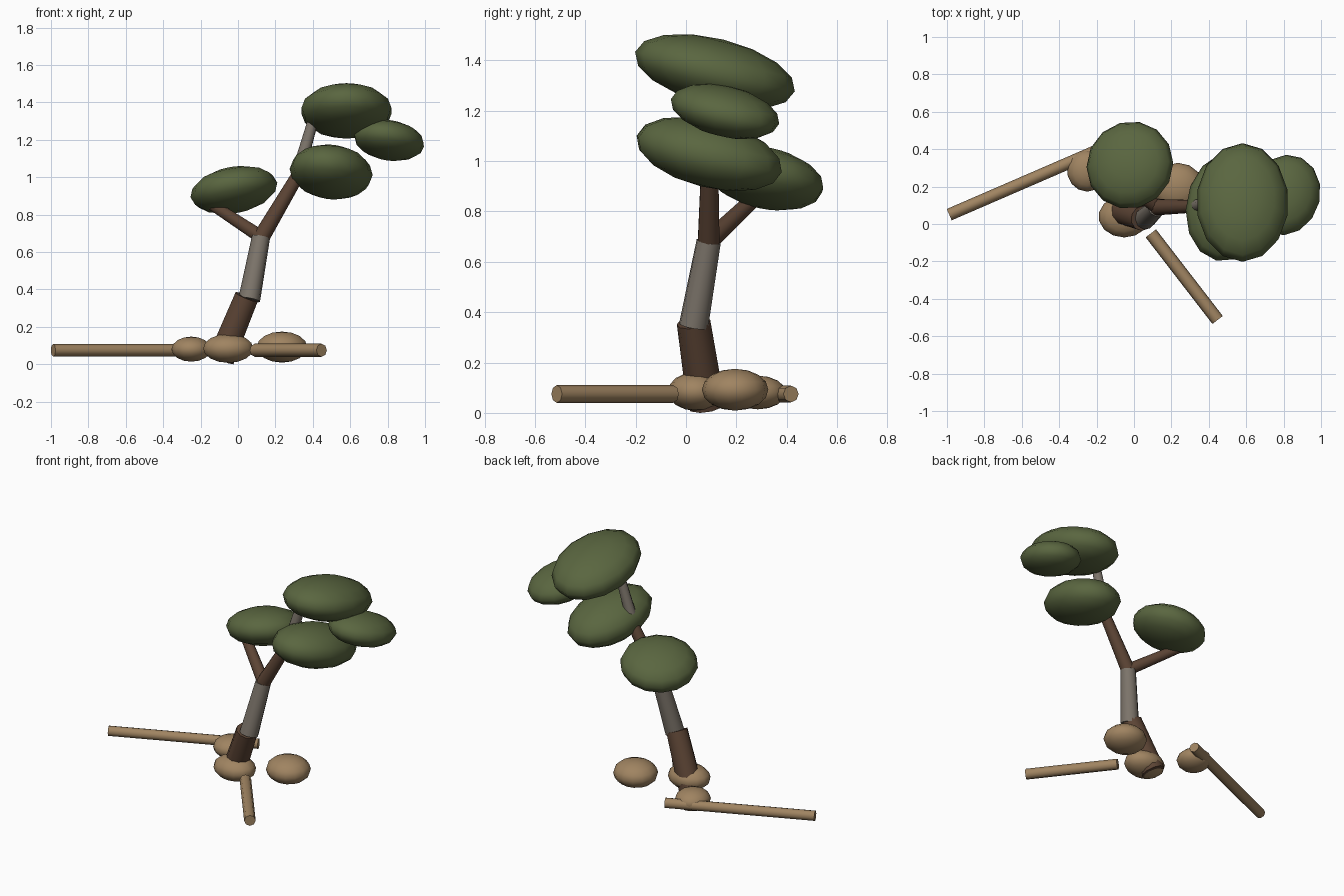
import bpy, bmesh, math
from mathutils import Matrix, Vector, Euler

cube = bpy.data.objects.get("Cube")
if cube:
    bpy.data.objects.remove(cube, do_unlink=True)


def make_material(name, rgb):
    m = bpy.data.materials.new(name)
    m.use_nodes = True
    m.diffuse_color = (*rgb, 1)
    m.node_tree.nodes["Principled BSDF"].inputs["Base Color"].default_value = (*rgb, 1)
    return m


leaf = make_material("leaf_green", (0.102, 0.133, 0.051))
bark = make_material("bark_brown", (0.107, 0.058, 0.035))
grey = make_material("pale_grey_bark", (0.205, 0.178, 0.147))
tan = make_material("sandy_tan", (0.35, 0.23, 0.12))


def finish(bm, name, material, sharp=None):
    mesh = bpy.data.meshes.new(name)
    bm.to_mesh(mesh)
    bm.free()
    mesh.materials.append(material)
    for p in mesh.polygons:
        p.use_smooth = True
    if sharp:
        mesh.set_sharp_from_angle(angle=math.radians(sharp))
    obj = bpy.data.objects.new(name, mesh)
    bpy.context.collection.objects.link(obj)


def blob(name, material, center, half, tilt=0, yaw=0):
    """Tilted ellipsoid, fitted to the given half extents."""
    bm = bmesh.new()
    bmesh.ops.create_uvsphere(bm, u_segments=14, v_segments=8, radius=1)
    turn = Euler((math.radians(tilt), 0, math.radians(yaw))).to_matrix()
    thin = half[2] * 0.87 if tilt else half[2]
    for v in bm.verts:
        v.co = turn @ Vector((v.co.x * half[0], v.co.y * half[1], v.co.z * thin))
    reach = [max(abs(v.co[i]) for v in bm.verts) for i in range(3)]
    for v in bm.verts:
        v.co = Vector([v.co[i] * half[i] / reach[i] + center[i] for i in range(3)])
    finish(bm, name, material)


def limb(name, material, start, end, r1, r2, sides=10):
    """Tapered cylinder between two points."""
    a, b = Vector(start), Vector(end)
    d = b - a
    bm = bmesh.new()
    bmesh.ops.create_cone(bm, cap_ends=True, segments=sides, radius1=r1, radius2=r2, depth=d.length)
    turn = d.to_track_quat("Z", "Y").to_matrix().to_4x4()
    bm.transform(Matrix.Translation((a + b) / 2) @ turn)
    finish(bm, name, material, 50)


# Trunk and branches
limb("trunk_base", bark, (-0.09, 0.08, 0.03), (0.046, 0.03, 0.36), 0.075, 0.067)
limb("trunk_middle", grey, (0.06, 0.03, 0.345), (0.123, 0.09, 0.68), 0.059, 0.049)
limb("right_branch", bark, (0.125, 0.09, 0.68), (0.335, 0.095, 1.035), 0.045, 0.034)
limb("left_branch", bark, (0.125, 0.09, 0.68), (-0.15, 0.28, 0.86), 0.038, 0.03)
limb("top_branch", grey, (0.32, 0.095, 1.02), (0.415, 0.115, 1.35), 0.036, 0.028)

# Foliage pads
blob("foliage_top", leaf, (0.58, 0.115, 1.355), (0.24, 0.317, 0.148), -14)
blob("foliage_outer", leaf, (0.808, 0.155, 1.197), (0.186, 0.215, 0.11), -14, -25)
blob("foliage_middle", leaf, (0.498, 0.092, 1.028), (0.222, 0.288, 0.147), -14, -12)
blob("foliage_side", leaf, (-0.022, 0.315, 0.932), (0.232, 0.23, 0.128), -15, 40)

# Stones around the base
blob("stone_centre", tan, (-0.052, 0.04, 0.085), (0.134, 0.112, 0.077))
blob("stone_left", tan, (-0.25, 0.285, 0.081), (0.105, 0.112, 0.067))
blob("stone_right", tan, (0.235, 0.195, 0.092), (0.135, 0.132, 0.083))

# Fallen logs
limb("long_log", tan, (-0.988, 0.05, 0.075), (-0.14, 0.417, 0.075), 0.033, 0.033, 8)
limb("short_log", tan, (0.09, -0.05, 0.075), (0.447, -0.513, 0.075), 0.035, 0.035, 8)
